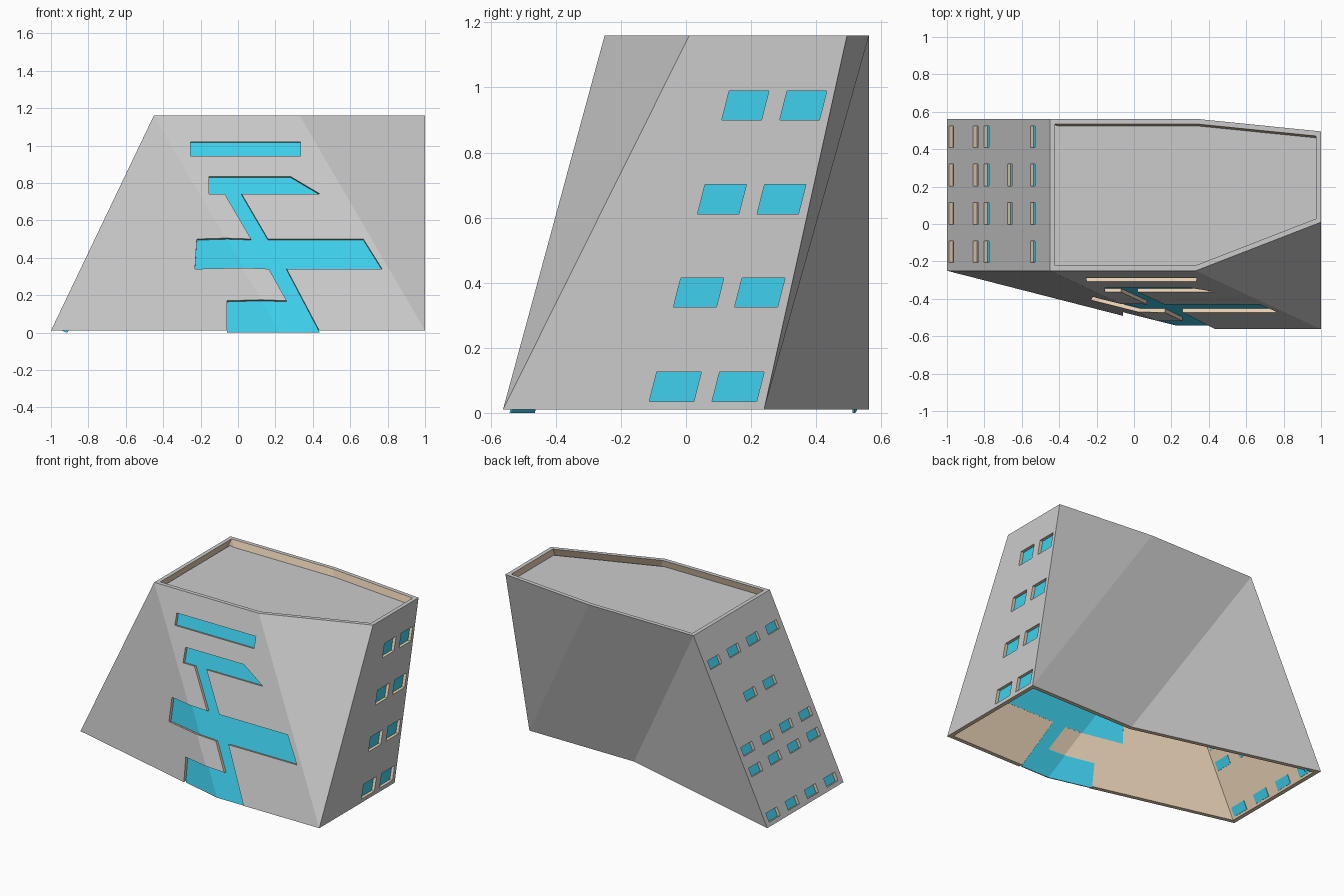
import bpy, bmesh
from mathutils import Vector

if "Cube" in bpy.data.objects:
    bpy.data.objects.remove(bpy.data.objects["Cube"])

H = 1.16
BASE = [(-1, -.25), (.22, -.5625), (1, -.5625), (1, .24), (.22, .24), (-1, .5625)]
TOP = [(-.45, -.25), (.33, -.25), (1, .01), (1, .495), (.33, .5625), (-.45, .5625)]
# Wall facets: indices 0-5 are base corners, 6-11 are top corners
FACETS = [(0, 1, 6), (1, 2, 7, 6), (2, 8, 7), (2, 3, 9, 8),
          (3, 10, 9), (3, 4, 11, 10), (4, 5, 11), (5, 0, 6, 11)]


def material(name, rgb):
    m = bpy.data.materials.new(name)
    m.diffuse_color = (*rgb, 1)
    m.use_nodes = True
    m.node_tree.nodes["Principled BSDF"].inputs["Base Color"].default_value = m.diffuse_color
    return m


tan = material("tan", (.82, .65, .47))
blue = material("glass_blue", (.05, .64, .86))


def inset(poly, d):
    """Move every side of a counter-clockwise outline inward by d."""
    out = []
    for i, p in enumerate(poly):
        p = Vector(p)
        a = (p - Vector(poly[i - 1])).normalized()
        b = (Vector(poly[(i + 1) % len(poly)]) - p).normalized()
        na, nb = Vector((-a.y, a.x)), Vector((-b.y, b.x))
        out.append(p + (na + nb) * d / (1 + na.dot(nb)))
    return out


def finish(name, bm, mats):
    bmesh.ops.recalc_face_normals(bm, faces=bm.faces)
    me = bpy.data.meshes.new(name)
    bm.to_mesh(me)
    bm.free()
    for m in mats:
        me.materials.append(m)
    ob = bpy.data.objects.new(name, me)
    bpy.context.collection.objects.link(ob)
    return ob


def shell(name, d0, d1, z0, mats):
    """Hollow leaning walls between two inset distances, open above and below."""
    bm = bmesh.new()
    layers = []
    for d in (d0, d1):
        layers.append([bm.verts.new((p[0], p[1], z0)) for p in inset(BASE, d)] +
                      [bm.verts.new((p[0], p[1], H)) for p in inset(TOP, d)])
    o, n = layers
    for f in FACETS:
        bm.faces.new([o[i] for i in f])
        bm.faces.new([n[i] for i in reversed(f)]).material_index = 1
    for i in range(6):
        j = (i + 1) % 6
        bm.faces.new((o[j], o[i], n[i], n[j])).material_index = 1
        bm.faces.new((o[6 + i], o[6 + j], n[6 + j], n[6 + i]))
    return finish(name, bm, mats)


def prism(bm, a, b):
    va, vb = [bm.verts.new(p) for p in a], [bm.verts.new(p) for p in b]
    faces = [bm.faces.new(va), bm.faces.new(vb[::-1])]
    for i in range(len(va)):
        j = (i + 1) % len(va)
        faces.append(bm.faces.new((va[j], va[i], vb[i], vb[j])))
    for f in faces:
        f.material_index = 1


cut = bmesh.new()

# Front openings: one stepped zigzag and one slot, cut square to the sloping wall
zigzag = [(-.06, -.05), (.466, -.05), (.26, .34), (.77, .34), (.67, .5), (.16, .5),
          (.02, .74), (.44, .74), (.28, .835), (-.155, .835), (-.155, .74), (-.07, .74),
          (.07, .5), (-.22, .5), (-.23, .34), (.165, .34), (.26, .17), (-.06, .17)]
slot = [(-.255, .945), (.335, .945), (.335, 1.02), (-.255, 1.02)]


def front_y(x, z):
    main = -.5625 + .3125 * z / H
    side = -.25 - .3125 * (x + 1 - .55 * z / H) / 1.22
    return max(main, side)


for shape in (zigzag, slot):
    caps = [[(x, y, z - .27 * (y - front_y(x, z))) for x, z in shape] for y in (-.9, 0)]
    prism(cut, *caps)

# Right side windows: four rows of two leaning panes
for i, z in enumerate((.035, .325, .612, .9)):
    for k in range(2):
        y, w = -.113 + .0743 * i + k * (.193 - .005 * i), .137 - .005 * i
        q = [(y, z), (y + w, z), (y + w + .023, z + .09), (y + .023, z + .09)]
        prism(cut, [(1.1, *p) for p in q], [(.9, *p) for p in q])

# Left side windows: five rows, one of them short
normal = Vector((-H, 0, .55)).normalized()
for z in (.058, .328, .451, .71, .97):
    for k in ((1, 2) if z == .71 else range(4)):
        y = -.207 + .205 * k
        q = [Vector((-1 + .55 * zz / H, yy, zz)) for yy, zz in
             ((y, z - .026), (y + .117, z - .026), (y + .117, z + .026), (y, z + .026))]
        prism(cut, [p + normal * .08 for p in q], [p - normal * .08 for p in q])

cutter = finish("opening_cutter", cut, [None, tan])
cutter.hide_render = True

# Walls with openings, and glass set back inside them
walls = shell("walls", 0, .027, .01, [None, tan])
glass = shell("window_glass", .02, .026, 0, [blue, blue])
for ob, op in ((walls, 'DIFFERENCE'), (glass, 'INTERSECT')):
    mod = ob.modifiers.new("openings", 'BOOLEAN')
    mod.operation, mod.object, mod.solver = op, cutter, 'EXACT'
    bpy.context.view_layer.objects.active = ob
    bpy.ops.object.modifier_apply(modifier=mod.name)
bpy.data.objects.remove(cutter)

# Roof deck below the parapet rim, tan underneath
bm = bmesh.new()
deck = inset(TOP, .018)
prism(bm, [(p.x, p.y, 1.105) for p in deck], [(p.x, p.y, 1.115) for p in deck])
bm.faces.ensure_lookup_table()
bm.faces[1].material_index = 0
finish("roof_deck", bm, [None, tan])
